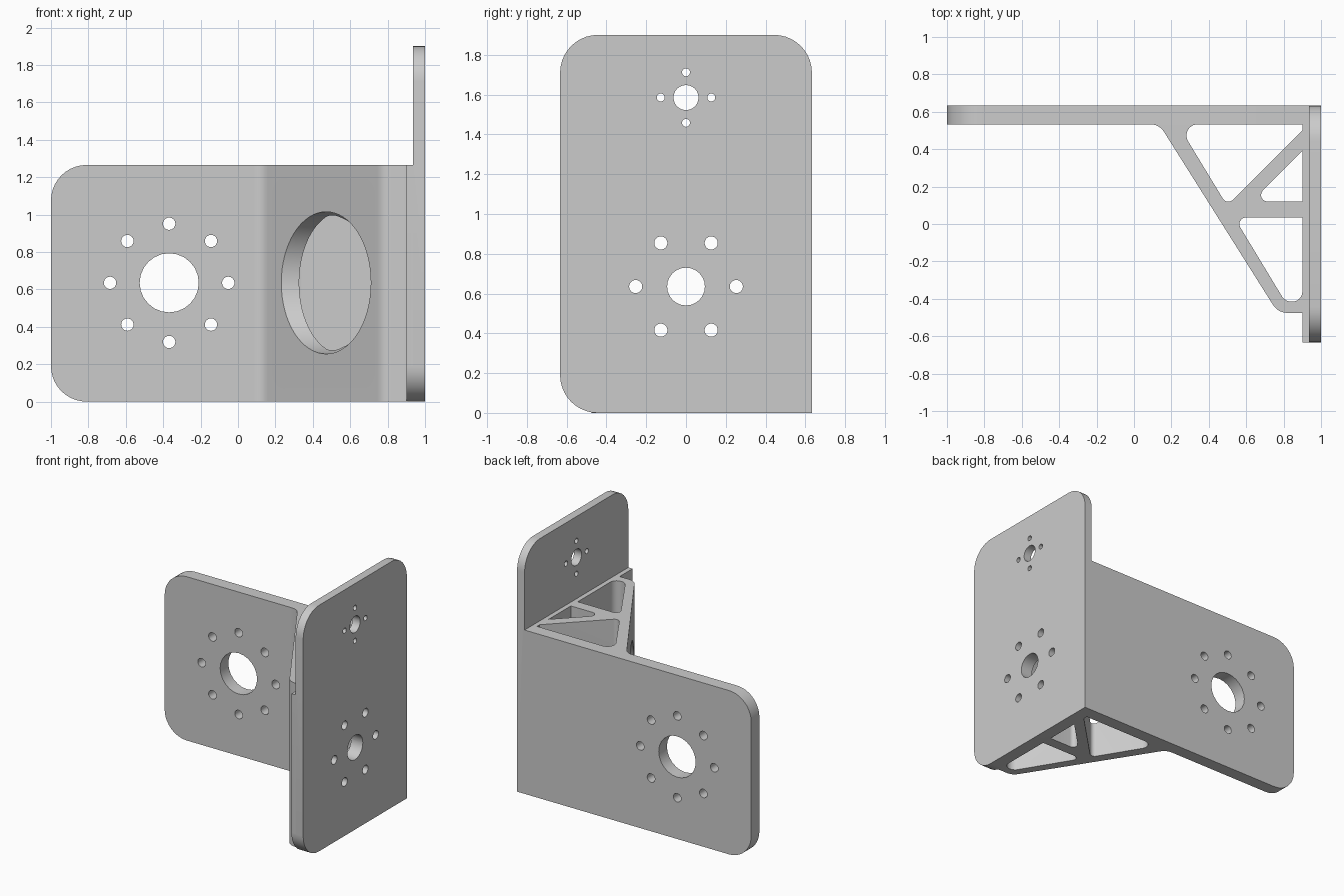
import bpy, bmesh, math
from mathutils import Vector

if "Cube" in bpy.data.objects:
    bpy.data.objects.remove(bpy.data.objects["Cube"])

grey = bpy.data.materials.new("light_grey")
grey.use_nodes = True
colour = (0.6, 0.6, 0.6, 1)
grey.diffuse_color = colour
grey.node_tree.nodes["Principled BSDF"].inputs["Base Color"].default_value = colour

# Ways to lift a flat outline (u, v) to depth w along an axis
LIFT = {"x": lambda u, v, w: (w, u, v),
        "y": lambda u, v, w: (u, w, v),
        "z": lambda u, v, w: (u, v, w)}


def rounded(corners, steps=10):
    """Outline from (u, v, fillet radius) corners."""
    out = []
    for i, (u, v, r) in enumerate(corners):
        p = Vector((u, v))
        if r == 0:
            out.append(p)
            continue
        a = (Vector(corners[i - 1][:2]) - p).normalized()
        b = (Vector(corners[(i + 1) % len(corners)][:2]) - p).normalized()
        half = a.angle(b) / 2
        centre = p + (a + b).normalized() * r / math.sin(half)
        start = p + a * r / math.tan(half) - centre
        end = p + b * r / math.tan(half) - centre
        sweep = start.angle_signed(end)      # clockwise positive
        for k in range(steps + 1):
            t = -sweep * k / steps
            c, s = math.cos(t), math.sin(t)
            out.append(centre + Vector((start.x * c - start.y * s,
                                        start.x * s + start.y * c)))
    return out


def circle(u, v, r, n=24):
    return [Vector((u + r * math.cos(2 * math.pi * k / n),
                    v + r * math.sin(2 * math.pi * k / n))) for k in range(n)]


def bolt_circle(u, v, bore, ring, hole, count):
    """Centre bore with a ring of bolt holes."""
    turns = [2 * math.pi * k / count for k in range(count)]
    return [circle(u, v, bore)] + [
        circle(u + ring * math.cos(t), v + ring * math.sin(t), hole) for t in turns]


def prism(name, outlines, axis, w0, w1):
    bm = bmesh.new()
    for outline in outlines:
        low = [bm.verts.new(LIFT[axis](p[0], p[1], w0)) for p in outline]
        high = [bm.verts.new(LIFT[axis](p[0], p[1], w1)) for p in outline]
        bm.faces.new(low)
        bm.faces.new(high)
        n = len(low)
        for i in range(n):
            j = (i + 1) % n
            bm.faces.new((low[i], low[j], high[j], high[i]))
    bmesh.ops.recalc_face_normals(bm, faces=bm.faces)
    mesh = bpy.data.meshes.new(name)
    bm.to_mesh(mesh)
    bm.free()
    mesh.materials.append(grey)
    ob = bpy.data.objects.new(name, mesh)
    bpy.context.collection.objects.link(ob)
    return ob


def combine(ob, other, operation):
    """Apply a boolean and discard the second object."""
    mod = ob.modifiers.new("combine", "BOOLEAN")
    mod.operation, mod.solver, mod.object = operation, "EXACT", other
    bpy.context.view_layer.objects.active = ob
    bpy.ops.object.modifier_apply(modifier=mod.name)
    bpy.data.objects.remove(other)


H, R, MID = 1.265, 0.19, 0.635   # lower height, corner radius, hole height

# Wide back plate with its bolt circle
bracket = prism("bracket", [rounded([(-1, 0, R), (0.95, 0, 0), (0.95, H, 0), (-1, H, R)])],
                "y", 0.533, 0.633)
combine(bracket, prism("back_holes", bolt_circle(-0.368, MID, 0.158, 0.316, 0.033, 8),
                       "y", 0.4, 0.8), "DIFFERENCE")

# Tall side plate, thickened on its lower part
side = prism("side_plate", [rounded([(-0.633, 0, R), (0.633, 0, 0),
                                     (0.633, 1.9, R), (-0.633, 1.9, R)])], "x", 0.936, 1)
pad = prism("side_pad", [rounded([(-0.633, 0, R), (0.633, 0, 0),
                                  (0.633, H, 0), (-0.633, H, 0)])], "x", 0.9, 0.936)
combine(side, pad, "UNION")
combine(bracket, side, "UNION")

# Bolt circles through the side plate
side_holes = (bolt_circle(0, MID, 0.095, 0.253, 0.033, 6)
              + bolt_circle(0, 1.585, 0.063, 0.127, 0.02, 4))
combine(bracket, prism("side_holes", side_holes, "x", 0.85, 1.1), "DIFFERENCE")

# Diagonal brace, its outer edges sunk a little into both plates
brace = prism("diagonal_brace", [rounded([
    (0.905, 0.56, 0), (0.05, 0.56, 0), (0.05, 0.533, 0), (0.135, 0.533, 0.085),
    (0.77, -0.475, 0.09), (0.905, -0.475, 0)])], "z", 0, H)

# Three filleted pockets, open towards the side plate
pockets = [
    [(0.95, 0.533, 0), (0.234, 0.533, 0.06), (0.498, 0.098, 0.035), (0.95, 0.55, 0)],
    [(0.95, 0.44, 0), (0.63, 0.12, 0.035), (0.95, 0.12, 0)],
    [(0.95, 0.035, 0), (0.536, 0.035, 0.036), (0.808, -0.415, 0.06),
     (0.9, -0.415, 0.054), (0.9, -0.34, 0), (0.95, -0.34, 0)],
]
pockets[0] = [(0.92, 0.533, 0)] + pockets[0][1:3] + [(0.92, 0.52, 0)]
for outline in pockets:
    combine(brace, prism("pocket", [rounded(outline)], "z", -0.2, H + 0.2), "DIFFERENCE")

# Large access hole through the brace and ribs
combine(brace, prism("access_hole", [circle(0, MID, 0.38, 64)], "x", 0, 0.95), "DIFFERENCE")

# Smooth fillets and bores, keep edges sharp
for ob in (bracket, brace):
    bpy.ops.object.select_all(action="DESELECT")
    ob.select_set(True)
    bpy.context.view_layer.objects.active = ob
    bpy.ops.object.shade_smooth_by_angle(angle=math.radians(30))
